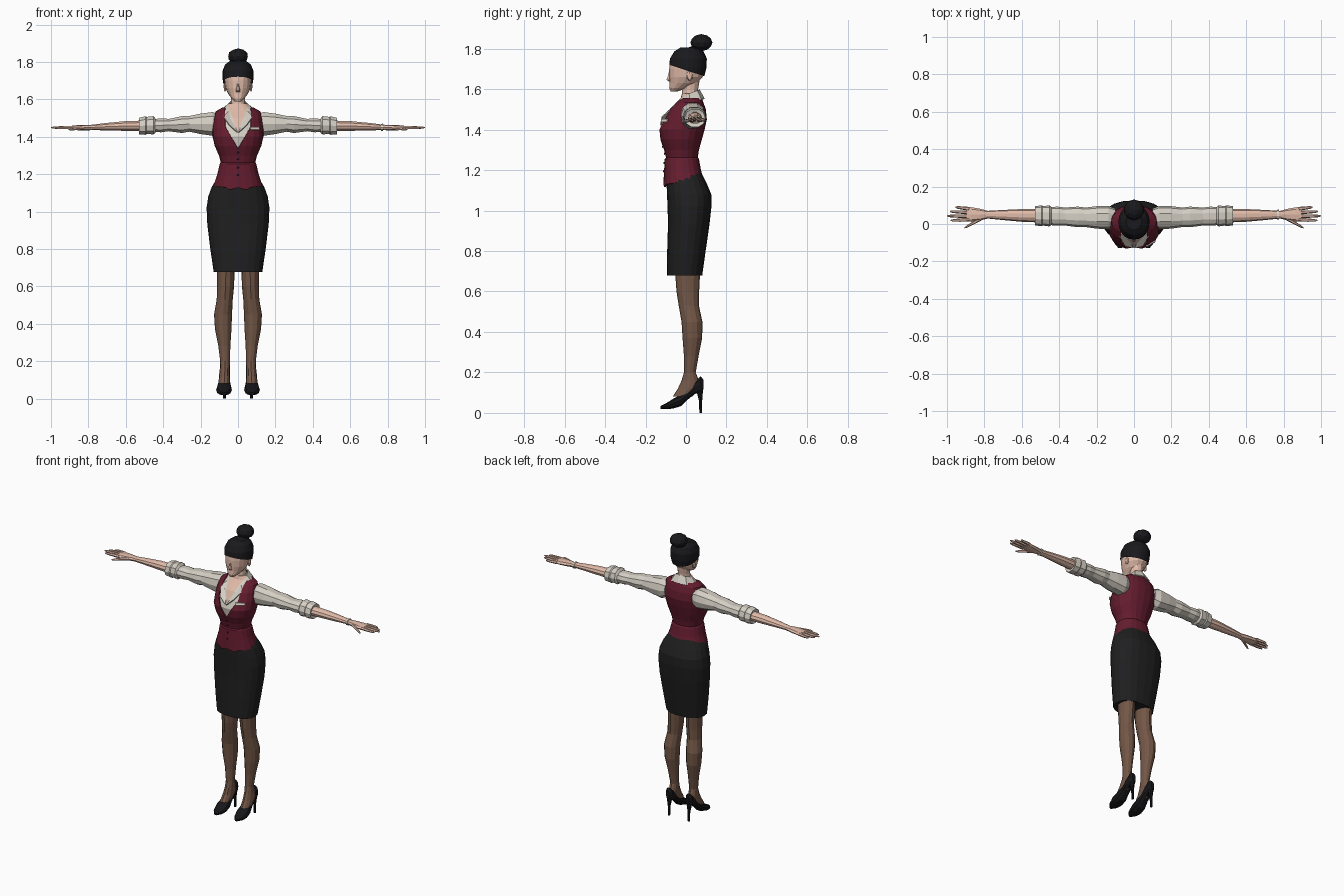
import bpy, bmesh, math
from mathutils import Vector


def mat(name, rgb):
    m = bpy.data.materials.new(name)
    m.diffuse_color = (*rgb, 1)
    return m


SKIN = mat("skin", (.74, .49, .39))
HAIR = mat("hair black", (.010, .010, .012))
SHIRT = mat("shirt cream", (.66, .62, .55))
VEST = mat("vest maroon", (.13, .012, .028))
SKIRT = mat("skirt black", (.014, .014, .015))
STOCK = mat("stocking brown", (.17, .095, .062))
SHOE = mat("shoe black", (.008, .008, .010))
PLATE = mat("plate pale", (.75, .68, .6))
BUTTON = mat("button dark", (.04, .006, .012))


def finish(name, bm, mats, mirror=False, thick=0):
    bmesh.ops.recalc_face_normals(bm, faces=bm.faces[:])
    me = bpy.data.meshes.new(name)
    bm.to_mesh(me)
    bm.free()
    for m in mats:
        me.materials.append(m)
    ob = bpy.data.objects.new(name, me)
    bpy.context.collection.objects.link(ob)
    if mirror:
        ob.modifiers.new("mirror", 'MIRROR')
    if thick:
        s = ob.modifiers.new("thickness", 'SOLIDIFY')
        s.thickness, s.offset = thick, -1
    return ob


def loft(rings, n=16, axis='z', p=.9, caps=True):
    """Rings are (position on axis, side centre, side half-width, low, high)."""
    bm = bmesh.new()
    power = lambda v: math.copysign(abs(v) ** p, v)
    loops = []
    for t, c, h, lo, hi in rings:
        loop = []
        for i in range(n):
            a = 2 * math.pi * i / n
            u = c + h * power(math.cos(a))
            w = (lo + hi) / 2 + (hi - lo) / 2 * power(math.sin(a))
            co = {'z': (u, w, t), 'y': (u, t, w), 'x': (t, u, w)}[axis]
            loop.append(bm.verts.new(co))
        loops.append(loop)
    for a, b in zip(loops, loops[1:]):
        for i in range(n):
            j = (i + 1) % n
            bm.faces.new((a[i], a[j], b[j], b[i]))
    if caps:
        bm.faces.new(loops[0])
        bm.faces.new(loops[-1])
    return bm


def cut(bm, co, no, clear=False):
    geom = bm.verts[:] + bm.edges[:] + bm.faces[:]
    bmesh.ops.bisect_plane(bm, geom=geom, plane_co=co, plane_no=no, clear_inner=clear)


def blob(name, loc, size, m, mirror=False, sub=2):
    bm = bmesh.new()
    bmesh.ops.create_icosphere(bm, subdivisions=sub, radius=1)
    for v in bm.verts:
        v.co = Vector([l + s * c for l, s, c in zip(loc, size, v.co)])
    return finish(name, bm, [m], mirror)


# Vest with a cut-out neckline and a flared lower hem
torso = [(1.145, 0, .130, -.112, .086), (1.20, 0, .110, -.108, .074), (1.255, 0, .098, -.105, .064),
         (1.262, 0, .092, -.099, .058), (1.30, 0, .102, -.108, .064), (1.35, 0, .124, -.127, .078),
         (1.40, 0, .136, -.135, .092), (1.45, 0, .137, -.117, .103), (1.50, 0, .130, -.090, .098),
         (1.535, 0, .120, -.055, .086), (1.557, 0, .082, -.035, .078)]
bm = loft(torso, 20, caps=False)
for s in (-1, 1):
    cut(bm, (0, 0, 1.335), (s * 1.75, 0, -1))
    cut(bm, (s * .07, 0, 0), (1, 0, 0))
cut(bm, (0, .02, 0), (0, 1, 0))
gap = []
for f in bm.faces:
    c = f.calc_center_median()
    if c.y < .02 and abs(c.x) < .07 and c.z - 1.335 > 1.75 * abs(c.x):
        gap.append(f)
bmesh.ops.delete(bm, geom=gap, context='FACES')
for v in bm.verts:
    if v.co.z < 1.15:
        v.co.z += v.co.y * .15 - (.012 if v.co.y < -.08 and .02 < abs(v.co.x) < .07 else 0)
finish("vest", bm, [VEST], thick=.007)

# Shirt body, bare skin in the open neck
inner = [(z, c, h - .009, a + .009, b - .009) for z, c, h, a, b in torso[3:]]
inner += [(1.578, 0, .048, -.02, .062)]
bm = loft(inner, 20)
for s in (-1, 1):
    cut(bm, (0, 0, 1.425), (s * 2.6, 0, -1))
for f in bm.faces:
    c = f.calc_center_median()
    f.material_index = int(c.y < .02 and c.z - 1.425 > 2.6 * abs(c.x))
finish("shirt_body", bm, [SHIRT, SKIN])

# Folded collar
top = [(0, .068, 1.598), (.036, .056, 1.594), (.052, .015, 1.578), (.046, -.035, 1.54), (.003, -.128, 1.425)]
fall = [(0, .092, 1.553), (.058, .076, 1.55), (.084, .02, 1.548), (.078, -.066, 1.51), (.047, -.120, 1.465)]
bm = bmesh.new()
a, b = [[bm.verts.new(c) for c in line] for line in (top, fall)]
for i in range(4):
    bm.faces.new((a[i], a[i + 1], b[i + 1], b[i]))
finish("collar", bm, [SHIRT], mirror=True, thick=.006)

# Buttons and chest plate
for z, y in ((1.315, -.115), (1.28, -.105), (1.235, -.108), (1.195, -.110)):
    blob("vest_button", (0, y, z), (.006, .004, .006), BUTTON, sub=1)
bm = bmesh.new()
bmesh.ops.create_cube(bm, size=1)
ob = finish("chest_plate", bm, [PLATE])
ob.scale, ob.location, ob.rotation_euler = (.056, .006, .015), (.09, -.106, 1.445), (-.3, 0, .55)

# Sleeves, rolled cuffs and forearms
finish("sleeve", loft([(.10, .035, .048, 1.42, 1.52), (.135, .035, .062, 1.402, 1.535),
                       (.20, .035, .060, 1.412, 1.526), (.26, .036, .052, 1.425, 1.513),
                       (.30, .038, .055, 1.418, 1.512), (.37, .040, .048, 1.428, 1.497),
                       (.41, .042, .051, 1.422, 1.500), (.46, .042, .047, 1.425, 1.495)],
                      10, 'x'), [SHIRT], True)
finish("rolled_cuff", loft([(.440, .043, .046, 1.42, 1.497), (.452, .043, .056, 1.41, 1.513),
                            (.488, .044, .052, 1.413, 1.508), (.494, .044, .056, 1.408, 1.512),
                            (.530, .044, .051, 1.411, 1.503), (.525, .044, .036, 1.425, 1.49)],
                           10, 'x'), [SHIRT], True)
finish("forearm", loft([(.50, .044, .036, 1.428, 1.488), (.60, .046, .034, 1.430, 1.485),
                        (.70, .048, .027, 1.433, 1.475), (.79, .050, .020, 1.435, 1.464)],
                       10, 'x', 1), [SKIN], True)
finish("bracelet", loft([(.765, .05, .026, 1.43, 1.47), (.775, .05, .027, 1.429, 1.471)],
                        10, 'x', 1), [PLATE])

# Hands
finish("palm", loft([(.78, .050, .020, 1.435, 1.464), (.82, .050, .031, 1.434, 1.464),
                     (.87, .051, .039, 1.435, 1.461), (.895, .052, .037, 1.438, 1.458)],
                    8, 'x'), [SKIN], True)
for name, x0, x1, y0, y1, z1 in (("little_finger", .88, .955, .081, .090, 1.447),
                                 ("ring_finger", .885, .985, .062, .067, 1.448),
                                 ("middle_finger", .885, 1.0, .042, .043, 1.449),
                                 ("index_finger", .88, .980, .023, .019, 1.448),
                                 ("thumb", .815, .905, .030, -.020, 1.438)):
    rings = [(x0 + (x1 - x0) * t, y0 + (y1 - y0) * t, r, z - r, z + r)
             for t, r in ((0, .0105), (.5, .009), (.85, .007), (1, .003))
             for z in [1.449 + (z1 - 1.449) * t]]
    finish(name, loft(rings, 6, 'x', 1), [SKIN], True)

# Skirt
finish("skirt", loft([(.678, 0, .130, -.095, .080), (.80, 0, .148, -.093, .097), (.93, 0, .164, -.089, .116),
                      (1.02, 0, .168, -.091, .126), (1.08, 0, .159, -.094, .125), (1.13, 0, .141, -.096, .104),
                      (1.19, 0, .105, -.094, .075)], 20, p=.85), [SKIRT])

# Legs in stockings, down to the instep
finish("leg", loft([(.70, .065, .047, -.054, .070), (.60, .066, .045, -.047, .065), (.53, .071, .043, -.036, .064),
                    (.45, .080, .048, -.022, .081), (.37, .079, .044, -.017, .080), (.28, .073, .032, -.010, .062),
                    (.20, .069, .026, -.010, .048), (.16, .070, .027, -.022, .064), (.12, .072, .030, -.040, .066),
                    (.08, .074, .030, -.066, .030)], 12, p=1), [STOCK], True)

# High-heeled shoes
finish("shoe", loft([(.087, .072, .012, .115, .165), (.072, .072, .024, .10, .182), (.045, .072, .029, .093, .155),
                     (.010, .073, .030, .066, .117), (-.025, .074, .038, .032, .092), (-.065, .075, .042, .020, .070),
                     (-.10, .075, .032, .018, .047), (-.127, .075, .010, .020, .034)],
                    10, 'y', .85), [SHOE], True)
finish("shoe_heel", loft([(.0, .072, .007, .066, .080), (.06, .072, .008, .064, .080),
                          (.135, .072, .022, .045, .086)], 8, p=1), [SHOE], True)

# Neck and head
finish("neck", loft([(1.50, 0, .055, -.05, .07), (1.56, 0, .041, -.022, .062),
                     (1.60, 0, .036, -.018, .06), (1.66, 0, .040, -.02, .07)], 12, p=1), [SKIN])
skull = [(1.588, 0, .016, -.076, -.045), (1.605, 0, .035, -.083, .005), (1.63, 0, .053, -.081, .055),
         (1.66, 0, .067, -.083, .082), (1.70, 0, .072, -.083, .092), (1.745, 0, .073, -.077, .094),
         (1.78, 0, .059, -.056, .078), (1.80, 0, .032, -.025, .045)]
finish("head", loft(skull, 16, p=.95), [SKIN])
finish("nose", loft([(1.638, 0, .010, -.086, -.07), (1.646, 0, .012, -.098, -.07),
                     (1.665, 0, .008, -.091, -.07), (1.69, 0, .005, -.084, -.07)], 6, p=1), [SKIN])
blob("ear", (.070, .018, 1.665), (.008, .016, .026), SKIN, True, 1)

# Hair cap cut along a tilted hairline, with a bun
hair = [(z + .006, c, h + .010, a - .002, b + .009) for z, c, h, a, b in skull[2:]]
bm = loft(hair, 24, p=.95)
cut(bm, (0, -.08, 1.72), (0, .33, 1), True)
finish("hair_cap", bm, [HAIR])
blob("hair_bun", (0, .076, 1.83), (.055, .055, .042), HAIR)
blob("bun_base", (0, .045, 1.79), (.045, .05, .028), HAIR, sub=1)
